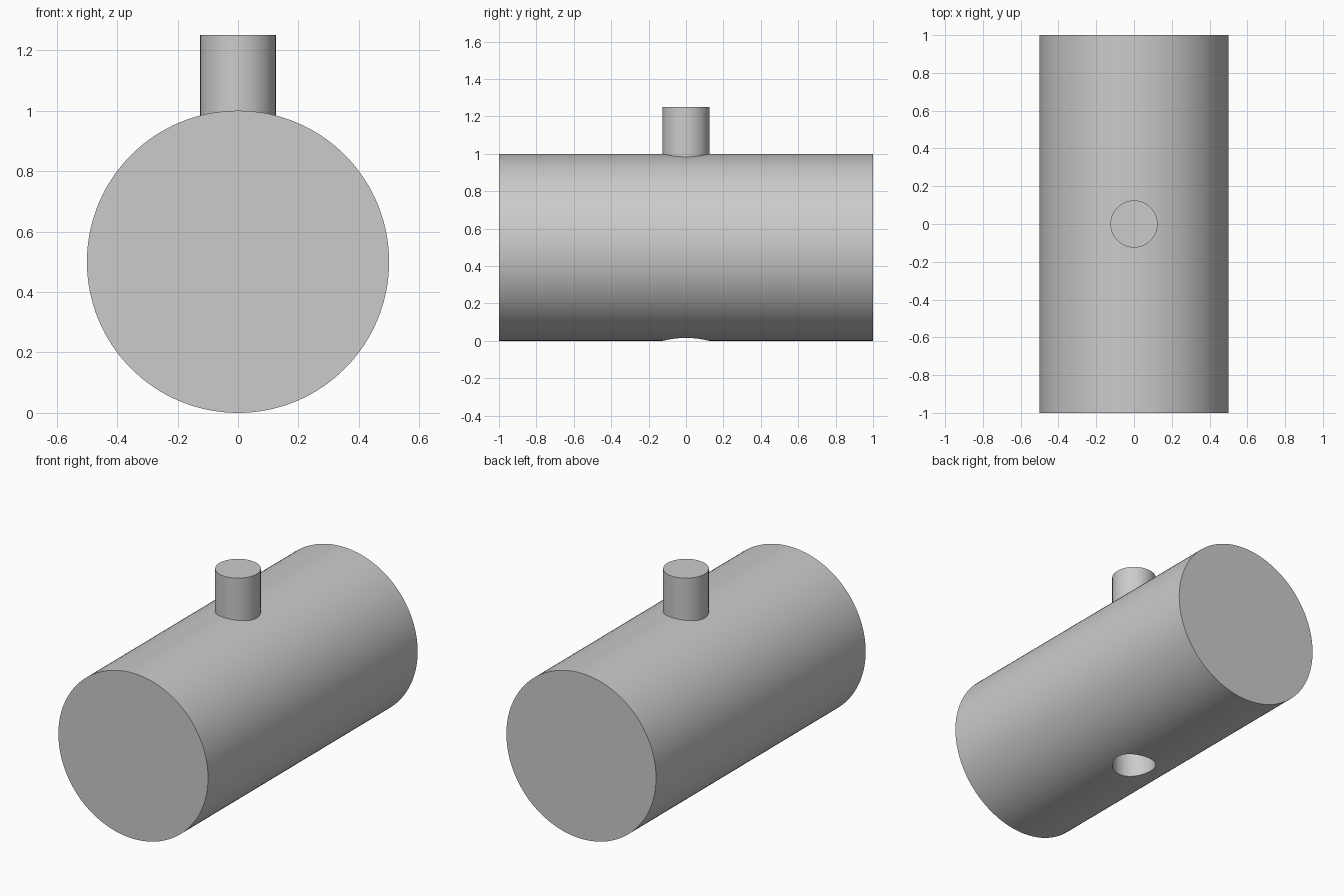
import bpy
import math

default = bpy.data.objects.get("Cube")
if default:
    bpy.data.objects.remove(default, do_unlink=True)

BODY_RADIUS = 0.5
PEG_RADIUS = 0.125

grey = bpy.data.materials.new("light grey")
grey.use_nodes = True
grey.diffuse_color = (0.6, 0.6, 0.6, 1)
grey.node_tree.nodes["Principled BSDF"].inputs["Base Color"].default_value = (0.6, 0.6, 0.6, 1)


def cylinder(name, radius, length, centre, sides, tilt=0.0):
    bpy.ops.mesh.primitive_cylinder_add(vertices=sides, radius=radius, depth=length,
                                        location=centre, rotation=(tilt, 0, 0))
    obj = bpy.context.object
    obj.name = name
    obj.data.materials.append(grey)
    return obj


def upright(name, radius, bottom, top):
    return cylinder(name, radius, top - bottom, (0, 0, (bottom + top) / 2), 64)


def smooth(obj):
    bpy.ops.object.select_all(action="DESELECT")
    obj.select_set(True)
    bpy.context.view_layer.objects.active = obj
    bpy.ops.object.shade_smooth_by_angle(angle=math.radians(30))


# Horizontal main cylinder
body = cylinder("body", BODY_RADIUS, 2, (0, 0, BODY_RADIUS), 128, math.pi / 2)

# Blind round socket in the underside
cutter = upright("socket_cutter", PEG_RADIUS, -0.1, 0.25)
cutter.hide_render = True
cut = body.modifiers.new("socket", "BOOLEAN")
cut.operation = "DIFFERENCE"
cut.solver = "EXACT"
cut.object = cutter
bpy.context.view_layer.objects.active = body
bpy.ops.object.modifier_apply(modifier=cut.name)
bpy.data.objects.remove(cutter, do_unlink=True)
smooth(body)

# Upright peg on top, sunk slightly into the curved body
peg = upright("peg", PEG_RADIUS, 0.95, 1.25)
smooth(peg)
